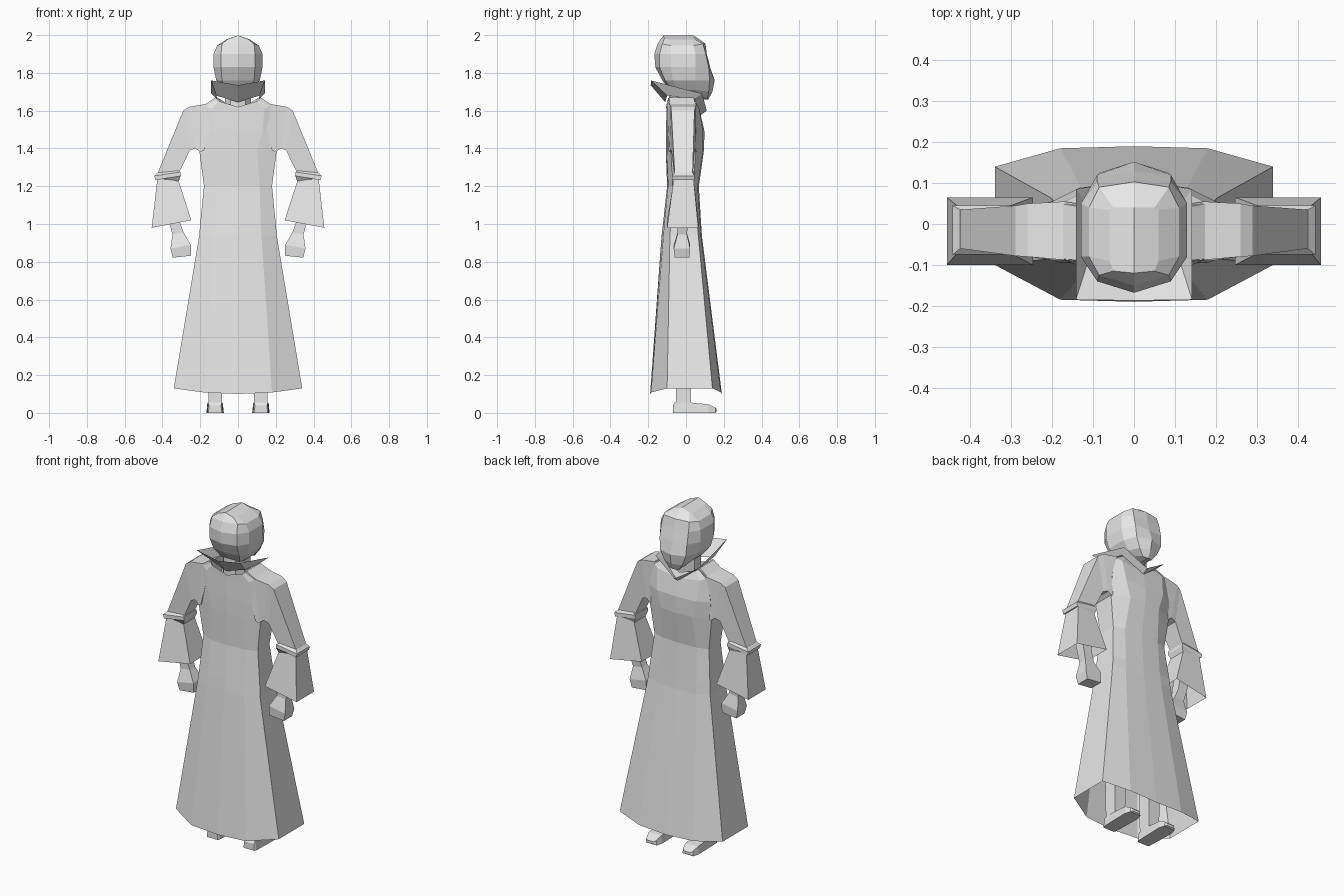
import bpy, bmesh

grey = bpy.data.materials.new("light_grey")
grey.diffuse_color = (0.8, 0.8, 0.8, 1)


def loft(name, rings, closed=True, caps=(False, False)):
    """Skin a list of point rings, mirrored across x = 0."""
    bm = bmesh.new()
    rows = [[bm.verts.new(p) for p in r] for r in rings]
    n = len(rows[0])
    for a, b in zip(rows, rows[1:]):
        for i in range(n if closed else n - 1):
            j = (i + 1) % n
            bm.faces.new((a[i], a[j], b[j], b[i]))
    if caps[0]:
        bm.faces.new(rows[0][::-1])
    if caps[1]:
        bm.faces.new(rows[-1])
    bmesh.ops.remove_doubles(bm, verts=bm.verts, dist=0.0005)
    bmesh.ops.recalc_face_normals(bm, faces=bm.faces)
    me = bpy.data.meshes.new(name)
    bm.to_mesh(me)
    bm.free()
    me.materials.append(grey)
    ob = bpy.data.objects.new(name, me)
    bpy.context.collection.objects.link(ob)
    m = ob.modifiers.new("mirror", 'MIRROR')
    m.use_clip = True
    return ob


def half(z, xm, xo, yf, yfm, yfo, ybo, ybm, yb, dz=(0, 0)):
    """Half ring from front centre round the side to back centre."""
    zm, zo = z + dz[0], z + dz[1]
    return [(0, yf, z), (xm, yfm, zm), (xo, yfo, zo),
            (xo, ybo, zo), (xm, ybm, zm), (0, yb, z)]


def limb(top, bottom, y0, y1):
    """Four-sided limb section between an outer and an inner (x, z) point."""
    return [(top[0], y0, top[1]), (top[0], y1, top[1]),
            (bottom[0], y1, bottom[1]), (bottom[0], y0, bottom[1])]


def box_ring(x0, x1, y0, y1, z):
    return [(x0, y0, z), (x1, y0, z), (x1, y1, z), (x0, y1, z)]


# Long robe, open at the hem
loft("robe", [
    half(0.10, 0.18, 0.34, 0.19, 0.185, 0.14, -0.10, -0.185, -0.19, (0.008, 0.03)),
    half(0.93, 0.125, 0.205, 0.085, 0.08, 0.065, -0.085, -0.12, -0.13, (0, 0.01)),
    half(1.00, 0.12, 0.20, 0.08, 0.075, 0.06, -0.08, -0.115, -0.122),
    half(1.20, 0.115, 0.18, 0.068, 0.062, 0.04, -0.07, -0.095, -0.10),
    half(1.39, 0.10, 0.205, 0.095, 0.09, 0.05, -0.08, -0.10, -0.107),
    half(1.49, 0.13, 0.20, 0.098, 0.09, 0.055, -0.08, -0.10, -0.107),
    half(1.59, 0.14, 0.18, 0.075, 0.07, 0.05, -0.085, -0.10, -0.103, (0.02, 0.04)),
    half(1.62, 0.10, 0.12, 0.06, 0.05, 0.04, -0.09, -0.10, -0.105, (0.03, 0.05)),
], closed=False)

# Standing collar, high behind and meeting in a V at the front
loft("collar", [
    [(0, 0.075, 1.575), (0.11, 0.04, 1.66), (0.115, -0.10, 1.68), (0, -0.11, 1.645)],
    [(0, 0.11, 1.60), (0.142, 0.085, 1.69), (0.142, -0.185, 1.76), (0, -0.187, 1.735)],
], closed=False)

# Neck and faceted head
loft("neck", [
    half(1.58, 0.04, 0.07, 0.05, 0.04, 0.02, -0.04, -0.08, -0.09),
    half(1.74, 0.04, 0.07, 0.06, 0.05, 0.02, -0.04, -0.08, -0.09),
], closed=False)
loft("head", [
    half(1.66, 0.03, 0.04, 0.118, 0.112, 0.07, 0.05, 0.04, 0.04, (0, 0.02)),
    half(1.70, 0.06, 0.08, 0.14, 0.12, 0.05, -0.05, -0.07, -0.08, (0, 0.01)),
    half(1.76, 0.085, 0.115, 0.152, 0.125, 0.05, -0.07, -0.11, -0.125),
    half(1.83, 0.09, 0.13, 0.128, 0.12, 0.05, -0.08, -0.14, -0.162),
    half(1.90, 0.09, 0.13, 0.11, 0.105, 0.05, -0.08, -0.14, -0.168),
    half(1.955, 0.085, 0.11, 0.103, 0.09, 0.04, -0.08, -0.125, -0.15, (-0.002, -0.01)),
    half(1.998, 0.05, 0.06, 0.04, 0.04, 0.035, -0.09, -0.115, -0.12, (-0.017, -0.02)),
], closed=False, caps=(True, True))

# Upper sleeve
loft("upper_sleeve", [
    limb((0.11, 1.668), (0.18, 1.39), -0.095, 0.045),
    limb((0.17, 1.635), (0.20, 1.38), -0.088, 0.055),
    limb((0.26, 1.62), (0.225, 1.40), -0.08, 0.05),
    limb((0.29, 1.60), (0.255, 1.39), -0.078, 0.045),
    limb((0.425, 1.27), (0.325, 1.245), -0.06, 0.035),
], caps=(True, True))

# Raised band at the elbow
loft("elbow_band", [
    limb((0.425, 1.272), (0.325, 1.285), -0.06, 0.035),
    limb((0.443, 1.255), (0.305, 1.275), -0.075, 0.045),
    limb((0.437, 1.232), (0.303, 1.255), -0.075, 0.045),
    limb((0.425, 1.235), (0.32, 1.21), -0.06, 0.035),
], caps=(True, True))

# Flared lower sleeve, open at the bottom
loft("flared_cuff", [
    limb((0.427, 1.24), (0.315, 1.23), -0.065, 0.04),
    limb((0.457, 0.98), (0.247, 1.02), -0.10, 0.065),
])

# Forearm and fist
loft("forearm_hand", [
    limb((0.41, 1.22), (0.34, 1.22), -0.045, 0.015),
    limb((0.362, 1.0), (0.305, 1.0), -0.045, 0.01),
    limb((0.347, 0.945), (0.287, 0.953), -0.045, 0.005),
    limb((0.357, 0.87), (0.25, 0.89), -0.065, 0.022),
    limb((0.345, 0.822), (0.25, 0.832), -0.06, 0.018),
], caps=(True, True))

# Leg and shoe
loft("leg", [
    box_ring(0.085, 0.155, -0.052, 0.025, 0.04),
    box_ring(0.08, 0.16, -0.055, 0.03, 0.40),
    box_ring(0.05, 0.155, -0.08, 0.04, 0.92),
], caps=(True, True))
shoe = [(-0.07, 0, 0.04), (-0.06, 0, 0.055), (0.02, 0, 0.055),
        (0.12, 0, 0.045), (0.155, 0, 0.028), (0.162, 0.005, 0.02)]
loft("shoe", [
    [(0.075 + t, y, lo), (0.167 - t, y, lo), (0.163 - t, y, hi), (0.08 + t, y, hi)]
    for (y, lo, hi), t in zip(shoe, (0.01, 0.005, 0.002, 0, 0.01, 0.02))
], caps=(True, True))
